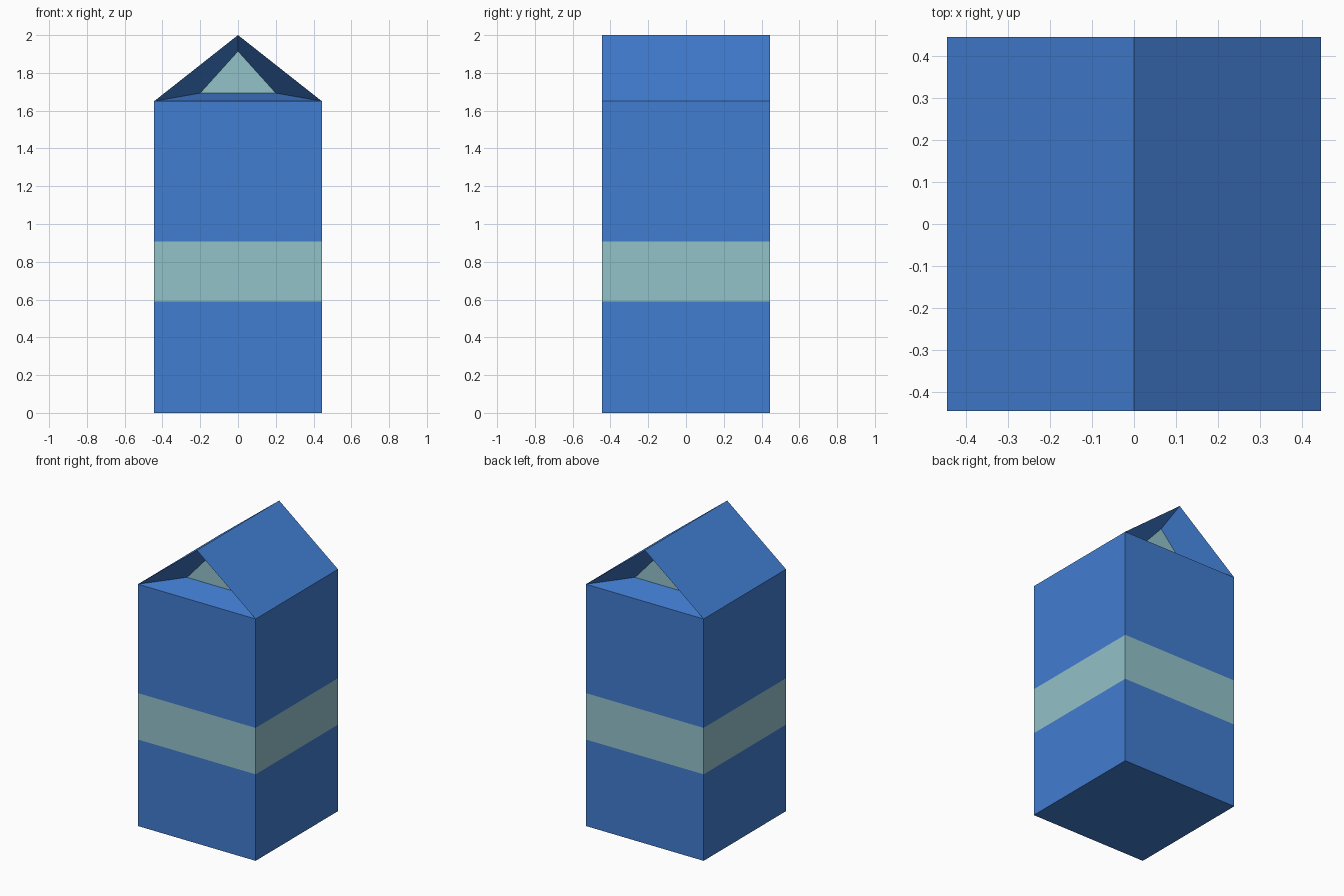
import bpy, bmesh

if "Cube" in bpy.data.objects:
    bpy.data.objects.remove(bpy.data.objects["Cube"])

W = 0.444            # half width of the carton
EAVE, RIDGE = 1.65, 2.0
BAND = (0.59, 0.907)


def material(name, rgb):
    m = bpy.data.materials.new(name)
    m.diffuse_color = (*rgb, 1)
    m.use_nodes = True
    m.node_tree.nodes["Principled BSDF"].inputs["Base Color"].default_value = m.diffuse_color
    return m


BLUE = material("carton_blue", (0.053, 0.205, 0.638))
TEAL = material("pale_teal", (0.288, 0.539, 0.584))


def finish(name, bm):
    bmesh.ops.recalc_face_normals(bm, faces=bm.faces)
    mesh = bpy.data.meshes.new(name)
    bm.to_mesh(mesh)
    bm.free()
    mesh.materials.append(BLUE)
    mesh.materials.append(TEAL)
    obj = bpy.data.objects.new(name, mesh)
    bpy.context.collection.objects.link(obj)


# carton body: open-topped box, cut at the band edges
bm = bmesh.new()
bmesh.ops.create_cube(bm, size=1)
for v in bm.verts:
    v.co = (v.co.x * 2 * W, v.co.y * 2 * W, (v.co.z + 0.5) * EAVE)
top = [f for f in bm.faces if f.calc_center_median().z > EAVE - 0.01]
bmesh.ops.delete(bm, geom=top, context='FACES_ONLY')
for z in BAND:
    bmesh.ops.bisect_plane(bm, geom=bm.verts[:] + bm.edges[:] + bm.faces[:],
                           plane_co=(0, 0, z), plane_no=(0, 0, 1))
for f in bm.faces:
    f.material_index = int(BAND[0] < f.calc_center_median().z < BAND[1])
finish("carton_body", bm)

# gable top: two roof slopes with folded-in ends around a small teal triangle
bm = bmesh.new()
outer = [(-W, EAVE), (W, EAVE), (0, RIDGE)]
inner = [(-0.2, 1.693), (0.2, 1.693), (0, 1.915)]
ends = []
for s in (-1, 1):
    o = [bm.verts.new((x, s * W, z)) for x, z in outer]
    i = [bm.verts.new((x, s * (W - 0.18), z)) for x, z in inner]
    for k in range(3):
        n = (k + 1) % 3
        bm.faces.new((o[k], o[n], i[n], i[k]))
    bm.faces.new(i).material_index = 1
    ends.append(o)
a, b = ends
for k in range(3):       # the flat underside closes the solid
    n = (k + 1) % 3
    bm.faces.new((a[k], a[n], b[n], b[k]))
bmesh.ops.recalc_face_normals(bm, faces=bm.faces)
under = [f for f in bm.faces if f.normal.z < -0.99]
bmesh.ops.delete(bm, geom=under, context='FACES_ONLY')
finish("gable_top", bm)
